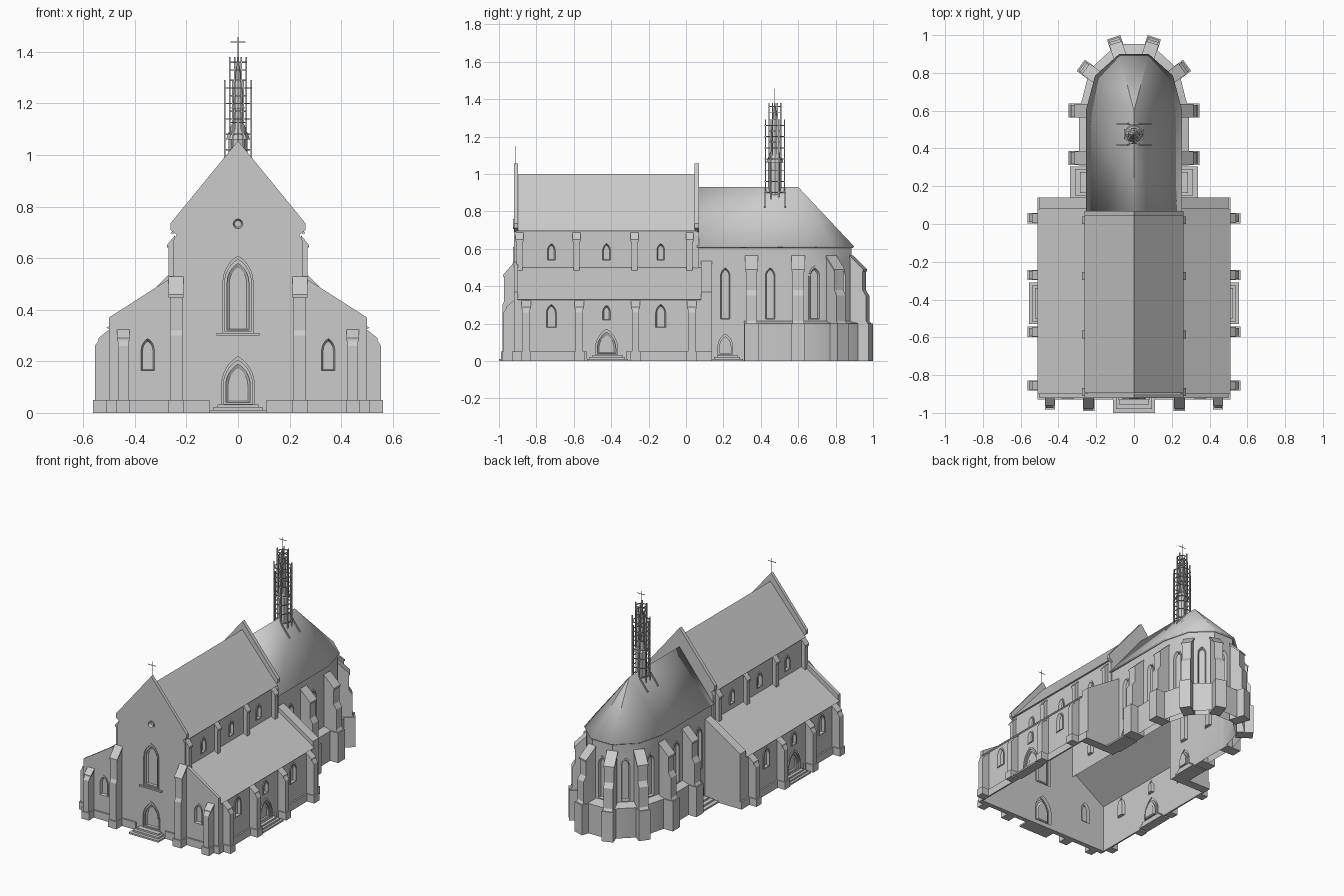
import bpy, bmesh
from math import cos, sin, radians, pi
from mathutils import Vector

if "Cube" in bpy.data.objects:
    bpy.data.objects.remove(bpy.data.objects["Cube"])

Z = Vector((0, 0, 1))
WINDOW = [(0, 0), (0, .005), (.007, .005), (.013, -.014)]
PORTAL = [(0, 0), (0, .006), (.009, .006), (.009, -.003), (.018, -.003), (.018, -.011), (.027, -.018)]


def frame(x, y, U):
    """Wall frame: u along the wall, v up, d outward."""
    o, U = Vector((x, y, 0)), Vector((U[0], U[1], 0)).normalized()
    N = U.cross(Z)
    return lambda u, v, d=0: o + U * u + Z * v + N * d


def finish(name, bm, mirror=False, smooth=None):
    bmesh.ops.remove_doubles(bm, verts=bm.verts, dist=1e-5)
    me = bpy.data.meshes.new(name)
    bm.to_mesh(me)
    bm.free()
    ob = bpy.data.objects.new(name, me)
    bpy.context.collection.objects.link(ob)
    if mirror:
        ob.modifiers.new("mirror", 'MIRROR').use_mirror_merge = False
    if smooth:
        bpy.ops.object.select_all(action='DESELECT')
        ob.select_set(True)
        bpy.context.view_layer.objects.active = ob
        bpy.ops.object.shade_smooth_by_angle(angle=radians(smooth))
    return ob


def face(bm, pts):
    return bm.faces.new([bm.verts.new(p) for p in pts])


def arch(u, w, z0, h, i=0):
    """Pointed arch outline, or a circle when h is None."""
    r = w / 2 - i
    if h is None:
        return [(u + r * cos(k * pi / 8), z0 + r * sin(k * pi / 8)) for k in range(16)]
    s, n = z0 + h - w * .866, 6
    a = [radians(60 * k / n) for k in range(n + 1)]
    return ([(u - r, z0 + i * .6), (u + r, z0 + i * .6)]
            + [(u - r + 2 * r * cos(t), s + 2 * r * sin(t)) for t in a]
            + [(u + r - 2 * r * cos(t), s + 2 * r * sin(t)) for t in a[-2::-1]])


def wall(bm, F, outline, openings=(), t=0):
    """Flat wall with cut openings, stepped reveals and panes."""
    N = F(0, 0, 1) - F(0, 0, 0)
    for d in ([0, -t] if t else [0]):
        edges = []
        for loop in [outline] + [arch(*o[:4]) for o in openings]:
            vs = [bm.verts.new(F(u, v, d)) for u, v in loop]
            edges += [bm.edges.new((vs[k - 1], vs[k])) for k in range(len(vs))]
        res = bmesh.ops.triangle_fill(bm, use_beauty=True, edges=edges, normal=N)
        for f in res['geom']:
            if isinstance(f, bmesh.types.BMFace):
                f.normal_update()
                if f.normal.dot(N) * (1 if d == 0 else -1) < 0:
                    f.normal_flip()
    if t:
        for a, b in zip(outline, outline[1:] + outline[:1]):
            face(bm, [F(*b), F(*a), F(*a, -t), F(*b, -t)])
    for *o, steps in openings:
        loops = [[F(u, v, d) for u, v in arch(*o, i)] for i, d in steps]
        for A, B in zip(loops, loops[1:]):
            for k in range(len(A)):
                face(bm, [A[k - 1], A[k], B[k], B[k - 1]])
        face(bm, loops[-1])


def prism(bm, F, prof, u, w):
    """Extrude a (d, z) profile by width w along the wall."""
    A, B = [[bm.verts.new(F(u + s * w / 2, z, d)) for d, z in prof] for s in (-1, 1)]
    fs = [bm.faces.new(A), bm.faces.new(B)]
    fs += [bm.faces.new((A[k - 1], A[k], B[k], B[k - 1])) for k in range(len(A))]
    bmesh.ops.recalc_face_normals(bm, faces=fs)


def box(bm, F, u, w, d0, d1, z0, z1):
    prism(bm, F, [(d0, z0), (d1, z0), (d1, z1), (d0, z1)], u, w)


def buttress(bm, F, u, w, prof, plinth=.05):
    base = prof[0][1]
    prism(bm, F, [(0, base)] + prof, u, w)
    if plinth:
        box(bm, F, u, w + .014, 0, prof[0][0] + .008, 0, plinth)
    (d, z), (_, zt) = prof[-2:]
    prism(bm, F, [(d + .006, z - .012), (d + .006, z), (0, zt + .008), (0, zt - .004)], u, w + .01)


def steps(bm, F, u, w, D):
    for k in range(3):
        box(bm, F, u, w - .03 * k, -.01, D * (1 - .27 * k), .011 * k, .011 * (k + 1))


def rod(bm, a, b, r=.003):
    a, b = Vector(a), Vector(b)
    q = (b - a).to_track_quat('Z', 'Y').to_matrix()
    A, B = [[bm.verts.new(p + q @ Vector((r * x, r * y, 0))) for x, y in ((1, 1), (-1, 1), (-1, -1), (1, -1))]
            for p in (a, b)]
    fs = [bm.faces.new(A), bm.faces.new(B)] + [bm.faces.new((A[k - 1], A[k], B[k], B[k - 1])) for k in range(4)]
    bmesh.ops.recalc_face_normals(bm, faces=fs)


front, right = frame(0, -.92, (1, 0)), frame(.5, 0, (0, 1))
nave_side = frame(.245, 0, (0, 1))
bays = (-.72, -.425, -.135)

# West front with gable and aisle ends
gable = [(.25, .67), (.237, .69), (.262, .71), (.262, .735), (0, 1.055)]
half = [(.5, 0), (.5, .37), (.25, .53)] + gable
bm = bmesh.new()
wall(bm, front, half + [(-x, z) for x, z in half[-2::-1]],
     [(0, .13, .03, .19, PORTAL), (0, .12, .31, .30, PORTAL), (0, .052, .733, None, WINDOW),
      (-.35, .065, .16, .14, WINDOW), (.35, .065, .16, .14, WINDOW)], .022)
box(bm, front, 0, .165, 0, .012, .3, .31)
finish("west_front", bm)

# East gable of the nave
half = [(.25, .48)] + gable
bm = bmesh.new()
wall(bm, frame(0, .07, (-1, 0)), half + [(-x, z) for x, z in half[-2::-1]], t=.025)
finish("east_gable", bm)

# Clerestory walls
bm = bmesh.new()
wall(bm, nave_side, [(-.91, .45), (.06, .45), (.06, .7), (-.91, .7)],
     [(y, .056, .535, .105, WINDOW) for y in bays])
for y in (-.89, -.585, -.275, .02):
    buttress(bm, nave_side, y, .032, [(.025, .47), (.025, .65), (0, .68)], 0)
finish("clerestory_wall", bm, True)

# Aisle side and end walls
bm = bmesh.new()
wall(bm, right, [(-.92, 0), (.14, 0), (.14, .335), (-.92, .335)],
     [(-.72, .068, .175, .14, WINDOW), (-.425, .055, .215, .095, WINDOW),
      (-.135, .068, .175, .14, WINDOW), (-.425, .135, .03, .155, PORTAL)])
wall(bm, frame(0, .14, (-1, 0)), [(-.5, 0), (-.24, 0), (-.24, .535), (-.5, .37)], t=.06)
finish("aisle_walls", bm, True)

# Plinth around the aisles
bm = bmesh.new()
box(bm, right, -.73, .4, 0, .01, 0, .05)
box(bm, right, -.09, .46, 0, .01, 0, .05)
box(bm, front, .31, .4, 0, .01, 0, .05)
finish("plinth", bm, True)

# Nave and aisle buttresses
low = [(.055, 0), (.055, .26), (.035, .29), (0, .315)]
bm = bmesh.new()
for y in (-.855, -.57, -.27, .03):
    buttress(bm, right, y, .04, low)
buttress(bm, front, .445, .04, low)
buttress(bm, front, .24, .048, [(.062, 0), (.062, .3), (.052, .32), (.052, .46), (0, .52)])
finish("buttresses", bm, True)

# Nave and aisle roofs
axis = frame(0, 0, (0, 1))
bm = bmesh.new()
prism(bm, axis, [(-.262, .695), (0, 1.0), (.262, .695), (.25, .695), (0, .985), (-.25, .695)], -.4225, .945)
finish("nave_roof", bm)
bm = bmesh.new()
prism(bm, axis, [(.51, .33), (.245, .50), (.245, .49), (.5, .325)], -.41, .98)
finish("aisle_roof", bm, True)


# Choir and polygonal apse walls
def apse(a, b, y0):
    return ([(a, y0)] + [(a * cos(k * pi / 5), .6 + b * sin(k * pi / 5)) for k in range(6)] + [(-a, y0)])


path = apse(.24, .30, .07)
bm = bmesh.new()
for k, (p, q) in enumerate(zip(path, path[1:])):
    d = Vector(q) - Vector(p)
    L = d.length
    ops = [(L / 2, .066, .22, .29, WINDOW)]
    if k in (0, 6):
        us = (.14, .38) if k == 0 else (.39, .15)
        ops = [(u, .066, .22, .29, WINDOW) for u in us]
        ops.append((us[0], .095, .03, .13, [s for s in PORTAL[:5]] + [(.018, -.014)]))
    wall(bm, frame(*p, d), [(0, 0), (L, 0), (L, .61), (0, .61)], ops)
finish("choir_wall", bm, smooth=38)

# Thick apse base with sloped top
rows = [[(x, y, z) for x, y in apse(a, b, .31)] for a, b, z in
        ((.29, .37, 0), (.29, .37, .2), (.24, .30, .215))]
bm = bmesh.new()
for A, B in zip(rows, rows[1:]):
    for k in range(7):
        face(bm, [A[k], A[k + 1], B[k + 1], B[k]])
for s in (1, -1):
    face(bm, [(s * .24, .31, 0), (s * .29, .31, 0), (s * .29, .31, .2), (s * .24, .31, .215)][::s])
finish("apse_base", bm, smooth=38)

# Apse buttresses
tall = [(.1, 0), (.1, .2), (.09, .215), (.09, .35), (.07, .38), (.07, .49), (0, .555)]
spots = [(x, y, k * pi / 5) for k, (x, y) in enumerate(path[1:-1])] + [(.24, .35, 0), (-.24, .35, pi)]
bm = bmesh.new()
for x, y, t in spots:
    buttress(bm, frame(x, y, (-sin(t), cos(t))), 0, .06, tall, .2)
finish("apse_buttresses", bm)

# Choir roof
eave = [(x, y, .612) for x, y in apse(.255, .315, .06)]
A, B = (0, .06, .93), (0, .6, .93)
bm = bmesh.new()
face(bm, [eave[0], eave[1], B, A])
for k in range(1, 6):
    face(bm, [eave[k], eave[k + 1], B])
face(bm, [eave[6], eave[7], A, B])
roof = finish("choir_roof", bm, smooth=30)
roof.modifiers.new("thickness", 'SOLIDIFY').thickness = .012

# Door steps
bm = bmesh.new()
steps(bm, front, 0, .22, .08)
finish("front_steps", bm)
bm = bmesh.new()
steps(bm, right, -.42, .22, .055)
steps(bm, frame(.24, 0, (0, 1)), .22, .17, .1)
finish("side_steps", bm, True)

# Ridge turret body and spire
ty = .475
bm = bmesh.new()
for r1, r2, z0, z1 in ((.036, .036, .84, 1.06), (.047, .02, 1.06, 1.13),
                       (.018, .018, 1.13, 1.18), (.025, .003, 1.18, 1.38)):
    res = bmesh.ops.create_cone(bm, cap_ends=True, segments=8, radius1=r1, radius2=r2, depth=z1 - z0)
    bmesh.ops.translate(bm, verts=res['verts'], vec=(0, ty, (z0 + z1) / 2))
finish("ridge_turret", bm)

# Scaffold of poles and rails around the turret
bm = bmesh.new()


def ring_pt(r, k, z):
    t = (k + .5) * pi / 4
    return (r * cos(t), ty + r * sin(t), z)


for r, z0, tops, rails in ((.055, .83, (1.29, 1.24), (.9, .96, 1.02, 1.08, 1.14, 1.2, 1.26)),
                           (.034, 1.06, (1.38, 1.34), (1.17, 1.23, 1.29, 1.33, 1.36))):
    for k in range(8):
        rod(bm, ring_pt(r, k, z0), ring_pt(r, k, tops[k % 2]))
        for z in rails:
            rod(bm, ring_pt(r, k - .15, z), ring_pt(r, k + 1.15, z), .0025)
for s in (-1, 1):
    for y in (.42, .53):
        rod(bm, (s * .03, y, .9), (s * .09, y, .823), .004)
finish("scaffold", bm)

# Thin crosses on gable and turret
bm = bmesh.new()
for y, z, h in ((-.91, 1.05, .1), (ty, 1.375, .082)):
    F = frame(0, y, (1, 0))
    box(bm, F, 0, .004, -.0006, .0006, z, z + h)
    box(bm, F, 0, .058, -.0006, .0006, z + h * .74, z + h * .74 + .004)
finish("crosses", bm)
